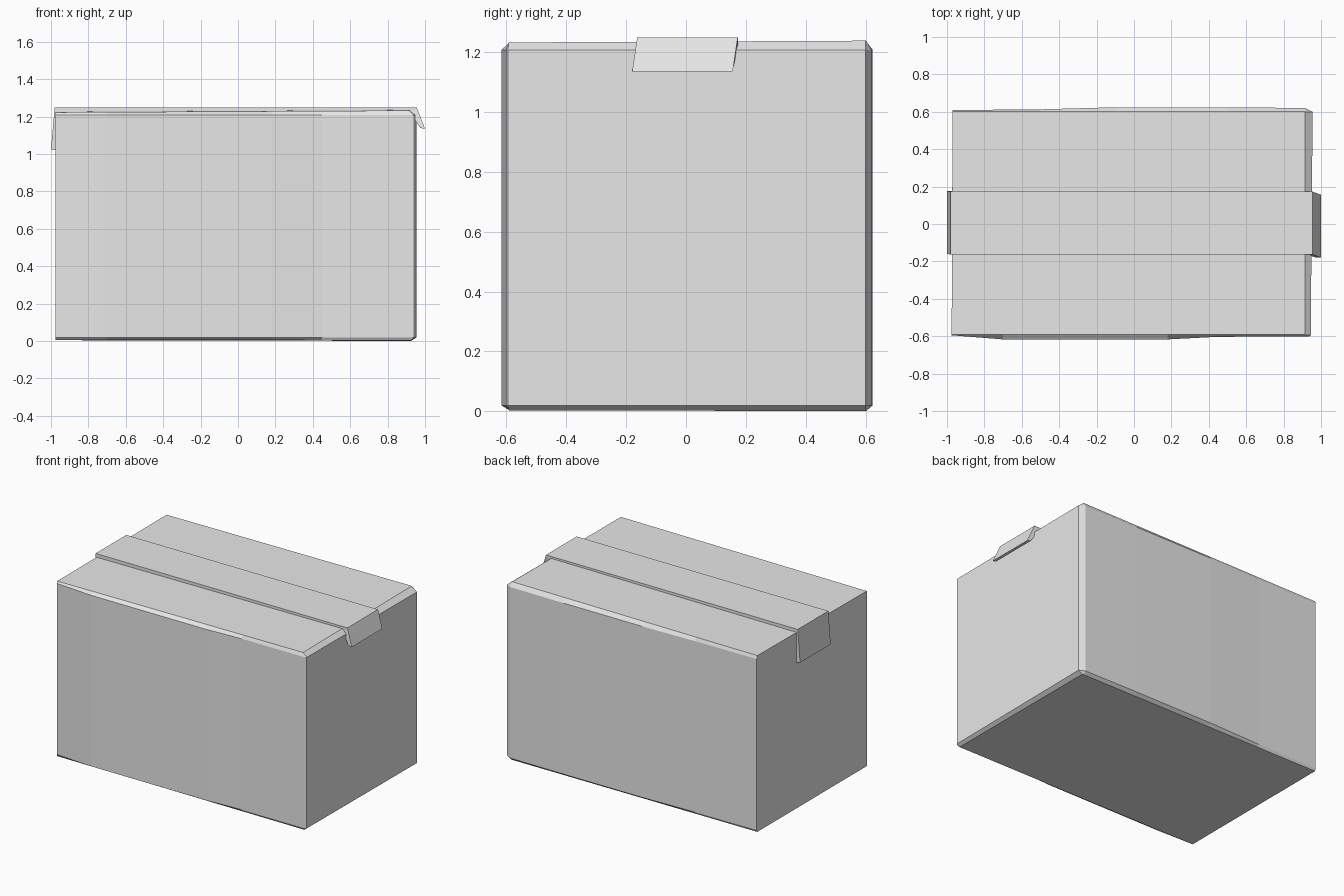
import bpy
import bmesh

cube = bpy.data.objects.get("Cube")
if cube:
    bpy.data.objects.remove(cube, do_unlink=True)

grey = bpy.data.materials.new("plain grey")
grey.use_nodes = True
grey.diffuse_color = (0.8, 0.8, 0.8, 1)
grey.node_tree.nodes["Principled BSDF"].inputs["Base Color"].default_value = (0.8, 0.8, 0.8, 1)


def loft(name, rings):
    """Skin a closed, capped solid over rings of equal point count."""
    bm = bmesh.new()
    rows = [[bm.verts.new(p) for p in ring] for ring in rings]
    count = len(rows[0])
    for low, high in zip(rows, rows[1:]):
        for i in range(count):
            j = (i + 1) % count
            bm.faces.new((low[i], low[j], high[j], high[i]))
    bm.faces.new(rows[0][::-1])
    bm.faces.new(rows[-1])
    bmesh.ops.recalc_face_normals(bm, faces=bm.faces)
    mesh = bpy.data.meshes.new(name)
    bm.to_mesh(mesh)
    bm.free()
    mesh.materials.append(grey)
    obj = bpy.data.objects.new(name, mesh)
    bpy.context.collection.objects.link(obj)
    return obj


# Carton: a slightly bulging plan, clamped to straight edges at the bevels
plan = [(-0.975, -0.595), (-0.7, -0.617), (0.18, -0.617), (0.45, -0.603),
        (0.935, -0.602), (0.945, -0.595), (0.955, 0.6), (0.915, 0.62),
        (0.5, 0.624), (-0.1, 0.624), (-0.5, 0.613), (-0.97, 0.609)]


def clamped(x_max):
    return [(min(x, x_max), max(-0.592, min(0.602, y))) for x, y in plan]


def level(points, z, tilt=0):
    return [(x, y, z + tilt * (x + y)) for x, y in points]


loft("carton", [level(clamped(0.925), 0.004, -0.002), level(plan, 0.02),
                level(plan, 1.208), level(clamped(0.915), 1.231, 0.005)])

# Tape strip: outer and inner points along the length, with sideways skew
sections = [((-1.0, 1.025), (-0.974, 1.02), 0.008),
            ((-0.98, 1.25), (-0.965, 1.215), 0.005),
            ((0.955, 1.25), (0.925, 1.215), 0.005),
            ((1.0, 1.135), (0.974, 1.14), -0.012)]
half = 0.168
loft("tape_strip", [[(outer[0], skew - half, outer[1]), (outer[0], skew + half, outer[1]),
                     (inner[0], skew + half, inner[1]), (inner[0], skew - half, inner[1])]
                    for outer, inner, skew in sections])
